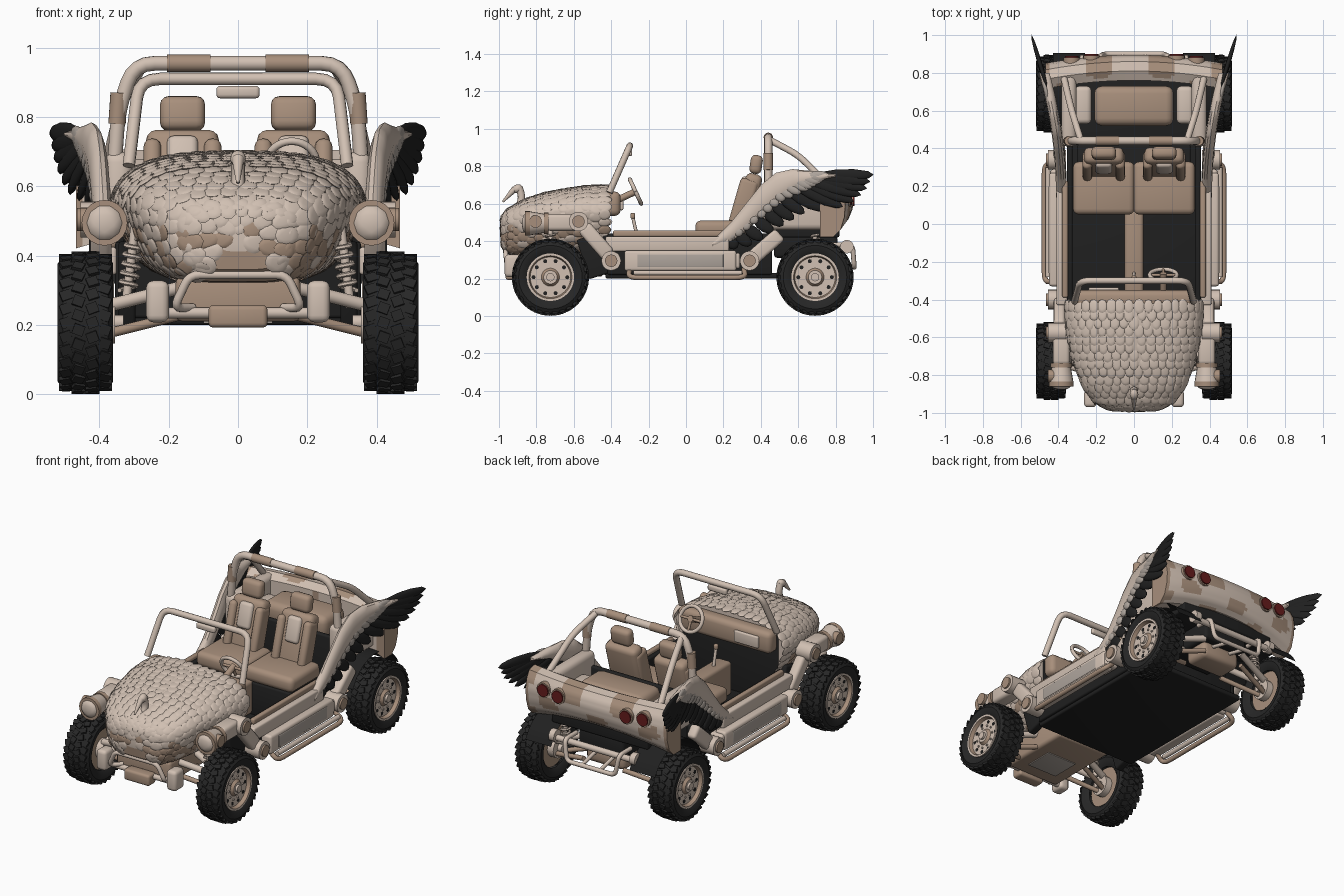
import bpy, bmesh, math, random
from math import sin, cos, pi
from mathutils import Vector as V, Matrix as M

random.seed(4)
if "Cube" in bpy.data.objects:
    bpy.data.objects.remove(bpy.data.objects["Cube"], do_unlink=True)

def material(name, rgb):
    m = bpy.data.materials.new(name)
    m.use_nodes = True
    m.diffuse_color = (*rgb, 1)
    for node in m.node_tree.nodes:
        if node.type == 'BSDF_PRINCIPLED':
            node.inputs["Base Color"].default_value = (*rgb, 1)
            node.inputs["Roughness"].default_value = 0.7
    return m

CREAM = material("cream", (0.64, 0.53, 0.45))
TAN = material("tan", (0.39, 0.275, 0.20))
GREY = material("feather grey", (0.42, 0.37, 0.33))
BLACK = material("black", (0.015, 0.015, 0.015))
RUBBER = material("tyre rubber", (0.02, 0.02, 0.02))
RED = material("lamp red", (0.13, 0.012, 0.012))

def finish(name, bm, *mats, both=False, rule=None, angle=0.6):
    bmesh.ops.recalc_face_normals(bm, faces=bm.faces)
    if rule:
        for f in bm.faces:
            f.material_index = int(rule(f.calc_center_median()))
    me = bpy.data.meshes.new(name)
    bm.to_mesh(me)
    bm.free()
    me.shade_smooth()
    me.set_sharp_from_angle(angle=angle)
    ob = bpy.data.objects.new(name, me)
    bpy.context.collection.objects.link(ob)
    for m in mats:
        me.materials.append(m)
    if both:
        ob.modifiers.new("mirror", 'MIRROR').use_mirror_merge = False

def box(name, loc, size, mat, bevel=0.01, tilt=0, both=False):
    bm = bmesh.new()
    bmesh.ops.create_cube(bm, size=1, matrix=M.Diagonal((*size, 1)))
    bmesh.ops.bevel(bm, geom=bm.edges[:], offset=bevel, segments=3, profile=0.5, affect='EDGES')
    bm.transform(M.Translation(loc) @ M.Rotation(tilt, 4, 'X'))
    finish(name, bm, mat, both=both)

def add_rod(bm, a, b, r, r2=None, seg=20):
    a, b = V(a), V(b)
    mx = M.Translation((a + b) / 2) @ (b - a).to_track_quat('Z', 'Y').to_matrix().to_4x4()
    bmesh.ops.create_cone(bm, cap_ends=True, segments=seg, radius1=r,
                          radius2=r if r2 is None else r2, depth=(b - a).length, matrix=mx)

def rod(name, a, b, r, mat, r2=None, both=False):
    bm = bmesh.new()
    add_rod(bm, a, b, r, r2)
    finish(name, bm, mat, both=both)

def loft(bm, rings, cap=True, closed=True):
    vs = [[bm.verts.new(p) for p in ring] for ring in rings]
    n = len(vs[0])
    for a, b in zip(vs, vs[1:]):
        for i in range(n if closed else n - 1):
            bm.faces.new((a[i], a[(i + 1) % n], b[(i + 1) % n], b[i]))
    if cap:
        bm.faces.new(vs[0])
        bm.faces.new(vs[-1])

def tube(name, pts, r, mat, bend=0.06, both=False, seg=10):
    # round each corner, then sweep a circle along the path
    pts = [V(p) for p in pts]
    path = [pts[0]]
    for a, b, c in zip(pts, pts[1:], pts[2:]):
        p = b + (a - b).normalized() * min(bend, (a - b).length * 0.45)
        q = b + (c - b).normalized() * min(bend, (c - b).length * 0.45)
        path += [p.lerp(b, t).lerp(b.lerp(q, t), t) for t in (0, .25, .5, .75, 1)]
    path.append(pts[-1])
    bm, rings, side = bmesh.new(), [], None
    for i, p in enumerate(path):
        d = (path[min(i + 1, len(path) - 1)] - path[max(i - 1, 0)]).normalized()
        side = side or d.orthogonal()
        side = (side - d * side.dot(d)).normalized()
        up = d.cross(side)
        rings.append([p + r * (side * cos(k * 2 * pi / seg) + up * sin(k * 2 * pi / seg)) for k in range(seg)])
    loft(bm, rings)
    finish(name, bm, mat, both=both, angle=1)

def add_feather(bm, mid, along, normal, length, width, thick, index=0):
    y = along.normalized()
    x = y.cross(normal).normalized()
    mx = M((x, y, x.cross(y))).transposed().to_4x4()
    out = bmesh.ops.create_icosphere(bm, subdivisions=2, radius=1,
        matrix=M.Translation(mid) @ mx @ M.Diagonal((width, length, thick, 1)))
    for f in {f for v in out["verts"] for f in v.link_faces}:
        f.material_index = index

def sample(rows, t):
    t = min(max(t, 0), 1) * (len(rows) - 1)
    i = min(int(t), len(rows) - 2)
    return [a + (b - a) * (t - i) for a, b in zip(rows[i], rows[i + 1])]

def mirrored(half):
    return half + [(-x, y, z) for x, y, z in half[::-1]]

camo = lambda c: abs(c.x) > .44 or sin(19 * c.x + 2) * sin(21 * c.y + 27 * c.z) > 0.3

# feathered bonnet: rows are y, half width, bottom, top
HOOD = [(-.42, .37, .33, .70), (-.53, .365, .33, .695), (-.64, .35, .325, .68), (-.75, .325, .32, .66),
        (-.86, .29, .32, .625), (-.94, .235, .325, .58), (-.98, .16, .36, .54), (-.99, .03, .43, .48)]
def hood_point(t, a):
    y, w, low, top = sample(HOOD, t)
    s, c = sin(a), cos(a)
    z = (low + top) / 2 + (top - low) / 2 * math.copysign(abs(s) ** (0.8 if s > 0 else 0.6), s)
    taper = 1 - 0.22 * min(max((0.56 - z) / 0.22, 0), 1)
    return V((w * taper * math.copysign(abs(c) ** (0.65 if s > 0 else 0.45), c), y, z))
bm = bmesh.new()
loft(bm, [[hood_point(i / 28, k * pi / 24) for k in range(48)] for i in range(29)])
finish("bonnet", bm, CREAM, TAN, rule=lambda c: c.z < 0.42)
bm = bmesh.new()
for i in range(18):
    t = 0.02 + i * 0.056
    gone, last = 0.02 * (i % 2), hood_point(t, -1.1)
    for k in range(300):
        a = -1.1 + k * (pi + 2.2) / 300
        p = hood_point(t, a)
        gone, last = gone + (p - last).length, p
        if gone < 0.043:
            continue
        gone = 0
        du, dv = hood_point(t + .02, a) - hood_point(t - .02, a), hood_point(t, a + .04) - hood_point(t, a - .04)
        n = dv.cross(du).normalized()
        if n.dot(p - V((0, -.6, .5))) < 0:
            n = -n
        add_feather(bm, p - n * .001, du.normalized() + n * .1, n, random.uniform(.032, .042),
                    random.uniform(.024, .031), .0055, int(p.z < 0.48 and random.random() < 0.5))
finish("bonnet_feathers", bm, CREAM, TAN, angle=1.2)

# bird head ornament
tube("bird_neck", [(0, -.90, .57), (0, -.875, .63), (0, -.892, .685)], 0.02, CREAM)
bm = bmesh.new()
add_feather(bm, V((0, -.902, .68)), V((0, -1, -.5)), V((1, 0, 0)), .03, .023, .023)
finish("bird_head", bm, CREAM)
rod("bird_beak", (0, -.915, .68), (0, -.98, .61), 0.018, CREAM, r2=0.005)

# wheels
def ring(x, r, y, seg=40):
    return [(x, y + r * cos(k * 2 * pi / seg), .207 + r * sin(k * 2 * pi / seg)) for k in range(seg)]
TYRE = [(.38, .12), (.365, .14), (.36, .17), (.375, .193), (.44, .2), (.505, .193), (.52, .17), (.515, .14), (.50, .12)]
RIM = [(.49, .127), (.512, .127), (.512, .115), (.49, .108), (.488, .05), (.505, .036)]
for label, y in (("front", -.725), ("rear", .69)):
    c = V((0, y, .207))
    bm = bmesh.new()
    loft(bm, [ring(x, r, y) for x, r in TYRE], cap=False)
    for k in range(30):
        for j, x in enumerate((.384, .42, .46, .496)):
            a = (k + 0.5 * (j % 2)) * 2 * pi / 30
            r = 0.191 if j in (0, 3) else 0.199
            bmesh.ops.create_cube(bm, size=1, matrix=M.Translation(c) @ M.Rotation(a, 4, 'X')
                @ M.Translation((x, 0, r)) @ M.Rotation(0.35 * (-1) ** j, 4, 'Z') @ M.Diagonal((.032, .03, .013, 1)))
    finish(label + "_tyre", bm, RUBBER, both=True)
    bm = bmesh.new()
    loft(bm, [ring(x, r, y) for x, r in RIM])
    finish(label + "_rim", bm, CREAM, TAN, both=True, rule=lambda p: 0.03 < (p - c - V((p.x, 0, 0))).length < 0.113)
    holes, bolts = bmesh.new(), bmesh.new()
    for k in range(10):
        a = k * pi / 5
        d = V((0, cos(a), sin(a)))
        add_rod(holes, c + d * .09 + V((.484, 0, 0)), c + d * .09 + V((.4915, 0, 0)), .011, seg=8)
        add_rod(bolts, c + d * .066 + V((.484, 0, 0)), c + d * .066 + V((.497, 0, 0)), .006, seg=8)
    finish(label + "_rim_holes", holes, BLACK, both=True)
    finish(label + "_wheel_bolts", bolts, CREAM, both=True)
    rod(label + "_hub", c + V((.33, 0, 0)), c + V((.518, 0, 0)), .022, CREAM, both=True)
    rod(label + "_rim_back", c + V((.395, 0, 0)), c + V((.41, 0, 0)), .122, TAN, both=True)
    rod(label + "_brake", c + V((.355, 0, 0)), c + V((.40, 0, 0)), .06, CREAM, both=True)
    # suspension
    for dz, r, mat in ((-.03, .014, TAN), (.05, .019, CREAM)):
        for dy in (-.09, .09):
            rod(label + "_arm", c + V((.13, dy, dz + .06)), c + V((.37, dy * .2, dz)), r, mat, both=True)
    rod(label + "_damper", (.325, y, .25), (.295, y, .50), .013, CREAM, both=True)
    tube(label + "_spring", [(.318 - .02 * k / 60 + .024 * cos(k * .6), y + .024 * sin(k * .6), .3 + .15 * k / 60)
                             for k in range(61)], .007, CREAM, bend=.001, both=True, seg=6)

# cabin tub
box("floor", (0, .05, .215), (.68, .96, .03), BLACK)
box("firewall", (0, -.43, .43), (.64, .03, .42), BLACK)
box("bulkhead", (0, .445, .42), (.66, .03, .40), BLACK)
box("tub_wall", (.34, .02, .33), (.03, .88, .22), BLACK, both=True)
box("splash_guard", (.32, -.49, .32), (.05, .13, .22), BLACK, both=True, tilt=.3)
box("seat_base", (0, .24, .32), (.60, .36, .20), BLACK)
box("door_lip", (.365, -.08, .44), (.03, .62, .035), TAN, both=True)
box("sill", (.38, -.10, .385), (.06, .66, .08), CREAM, both=True)
box("sill_panel", (.415, -.03, .295), (.07, .60, .11), CREAM, both=True, bevel=.015)
box("sill_plate", (.447, -.03, .295), (.012, .46, .07), GREY, both=True, bevel=.004)
box("console", (0, -.09, .33), (.10, .56, .20), TAN, bevel=.02)
rod("gear_lever", (0, -.26, .42), (0, -.285, .53), .009, CREAM)
box("gear_knob", (0, -.285, .535), (.025, .025, .03), TAN, bevel=.008)
box("dashboard", (0, -.395, .60), (.62, .09, .13), TAN, bevel=.03)
box("glovebox", (-.16, -.345, .60), (.16, .02, .07), CREAM, bevel=.008)
tube("running_board", [(.42, -.30, .25), (.475, -.31, .205), (.475, .32, .205), (.42, .31, .25)], .014, TAN, both=True)
rod("side_step", (.455, -.28, .23), (.455, .30, .23), .014, CREAM, both=True)

# jointed side arms and headlamps
for y, z in ((-.40, .295), (.34, .295), (-.575, .505)):
    rod("joint", (.36, y, z), (.455, y, z), .052, CREAM, both=True)
    rod("joint_cap", (.45, y, z), (.465, y, z), .033, TAN, both=True)
box("front_strut", (.395, -.48, .40), (.06, .08, .20), CREAM, tilt=.72, both=True, bevel=.018)
box("rear_strut", (.395, .42, .365), (.06, .22, .08), CREAM, tilt=.72, both=True, bevel=.018)
box("strut_foot", (.40, .23, .295), (.085, .12, .085), CREAM, both=True, bevel=.015)
box("lamp_arm", (.385, -.66, .50), (.09, .17, .09), CREAM, both=True, bevel=.02)
rod("lamp_band", (.385, -.76, .495), (.385, -.735, .495), .057, TAN, both=True)
rod("lamp_body", (.385, -.845, .495), (.385, -.755, .495), .066, CREAM, r2=.05, both=True)
rod("lamp_rim", (.385, -.86, .495), (.385, -.835, .495), .066, TAN, both=True)
rod("lamp_pivot", (.40, -.805, .505), (.455, -.805, .505), .034, TAN, both=True)
bm = bmesh.new()
add_feather(bm, V((.385, -.858, .495)), V((1, 0, 0)), V((0, 1, 0)), .052, .052, .02)
finish("lamp_lens", bm, CREAM, both=True)

# seats
for x in (-.16, .16):
    box("seat_cushion", (x, .19, .465), (.325, .28, .09), TAN, bevel=.03)
    box("seat_back", (x, .325, .60), (.21, .09, .33), TAN, bevel=.03, tilt=-.28)
    box("seat_pad", (x, .315, .67), (.09, .07, .15), CREAM, bevel=.02, tilt=-.28)
    for s in (-.087, .087):
        box("seat_bolster", (x + s, .305, .595), (.05, .10, .28), TAN, bevel=.022, tilt=-.28)
    box("headrest", (x, .375, .81), (.13, .065, .10), TAN, bevel=.025, tilt=-.15)
    box("seat_shoulder", (x, .365, .725), (.15, .06, .05), CREAM, bevel=.018, tilt=-.28)

# steering wheel
hub, out = V((.155, -.27, .665)), V((0, .9, .42)).normalized()
up = V((1, 0, 0)).cross(out)
rim = [hub + .072 * (V((1, 0, 0)) * cos(k * pi / 16) + up * sin(k * pi / 16)) for k in range(33)]
tube("steering_wheel", rim, .011, CREAM, bend=.002)
for k in (0, 16, 24):
    rod("steering_spoke", hub, rim[k], .008, TAN)
rod("steering_column", hub + out * .01, hub - out * .12, .018, TAN)

# windscreen frame, mirror and roll cage
tube("windscreen_frame", mirrored([(.315, -.41, .66), (.285, -.30, .91)]), .018, CREAM)
box("mirror", (0, -.30, .872), (.125, .025, .036), CREAM, bevel=.011)
tube("roll_hoop", mirrored([(.37, .44, .46), (.345, .44, .82), (.30, .44, .955)]), .022, CREAM)
tube("cage_brace", [(.28, .44, .945), (.33, .60, .86), (.37, .77, .69)], .018, CREAM, both=True)
rod("hoop_pad", (.08, .44, .955), (.205, .44, .955), .025, TAN, both=True)
rod("side_pad", (.349, .44, .78), (.343, .44, .87), .025, TAN, both=True)

# rear body
bm = bmesh.new()
REAR = [(-.13, .68), (-.08, .705), (-.03, .695), (-.005, .66), (.005, .62), (0, .57), (-.02, .52), (-.06, .49), (-.13, .49)]
tail = lambda x: .89 - .2 * x * x
drop = lambda x, z: .3 * x * x * (.70 - z) / .2
loft(bm, [[(x, tail(x) + dy, z - drop(x, z)) for dy, z in (sample(REAR, k / 24) for k in range(25))]
          for x in [(i - 24) * .0195 for i in range(49)]])
finish("tail_panel", bm, CREAM, TAN, rule=camo)
box("quarter_panel", (.345, .62, .58), (.08, .42, .24), CREAM, both=True, bevel=.03)
box("boot_floor", (0, .63, .48), (.64, .38, .12), BLACK)
box("boot_cushion", (0, .625, .60), (.42, .21, .13), TAN, bevel=.04)
box("boot_side_trim", (.27, .63, .56), (.09, .20, .10), CREAM, bevel=.025, both=True)
bm = bmesh.new()
arc = [(.69 + .24 * cos(a), .215 + .24 * sin(a)) for a in [.45 + i * .14 for i in range(17)]]
loft(bm, [[(x, y, z) for y, z in arc] for x in (.26, .43)], cap=False, closed=False)
finish("wheel_housing", bm, BLACK, both=True)
for x in (.225, .33):
    y, z = tail(x), .61 + .06 * x
    rod("tail_lamp_ring", (x, y - .02, z), (x, y + .012, z), .044, TAN, both=True)
    rod("tail_lamp", (x, y - .02, z), (x, y + .02, z), .036, RED, both=True)

# wings: rows are y, low edge, high edge
SHOULDER = [(.14, .36, .40), (.24, .39, .50), (.32, .45, .60), (.40, .53, .70), (.48, .60, .765),
            (.57, .66, .785), (.67, .71, .775), (.80, .74, .76)]
wing_x = lambda y: .385 + .155 * max((y - .15) / .85, 0) ** 2
bm, rings = bmesh.new(), []
for i in range(29):
    y, low, high = sample(SHOULDER, i / 28)
    rings.append([(wing_x(y) + .028 * cos(a), y, (low + high) / 2 + (high - low) / 2 * sin(a))
                  for a in [k * pi / 6 for k in range(12)]])
loft(bm, rings)
finish("wing_shoulder", bm, CREAM, both=True)
ROOT = [(.17, .39), (.28, .45), (.40, .55), (.50, .64), (.60, .70), (.66, .73), (.70, .75)]
TIP = [(.20, .355), (.37, .385), (.50, .475), (.63, .55), (.87, .59), (.96, .67), (1.0, .755)]
for name, mat, count, a, b, wide, off in (("wing_long_feathers", BLACK, 15, 0, 1, .033, .003),
                                          ("wing_short_feathers", GREY, 19, -.15, .2, .026, .014)):
    bm = bmesh.new()
    for i in range(count):
        t = i / (count - 1)
        r, e = V((0, *sample(ROOT, t))), V((0, *sample(TIP, t)))
        p, q = r.lerp(e, a), r.lerp(e, b)
        p.x, q.x = wing_x(p.y) + off + .003 * (i % 2), wing_x(q.y) + off
        add_feather(bm, (p + q) / 2, q - p, V((1, 0, 0)), (q - p).length / 2 + .004, wide, .012)
    finish(name, bm, mat, both=True, angle=1.2)

# chassis ends and bumpers
box("front_chassis", (0, -.67, .275), (.36, .46, .13), TAN, bevel=.02)
box("front_skid_plate", (0, -.72, .209), (.20, .18, .009), GREY, bevel=.003)
box("rear_chassis", (0, .64, .37), (.30, .34, .12), BLACK, bevel=.02)
box("rear_axle", (0, .69, .27), (.26, .16, .10), TAN, bevel=.03)
box("skid_block", (0, -.93, .225), (.17, .07, .065), TAN, bevel=.014)
rod("front_crossbar", (-.24, -.91, .235), (.24, -.91, .235), .016, CREAM)
box("bumper_block", (.232, -.925, .268), (.066, .09, .12), CREAM, both=True, bevel=.02)
tube("front_bumper", mirrored([(.13, -.90, .25), (.185, -.955, .25), (.14, -.965, .345)]), .013, CREAM, bend=.03)
rod("rear_crossbar", (-.27, .86, .36), (.27, .86, .36), .018, CREAM)
rod("rear_bar_end", (.25, .86, .37), (.285, .86, .37), .036, CREAM, both=True)
tube("rear_bumper", mirrored([(.18, .78, .38), (.18, .89, .38), (.16, .90, .26)]), .013, CREAM, bend=.03)
rod("tow_bar", (.06, .74, .30), (.06, .90, .262), .011, CREAM, both=True)
